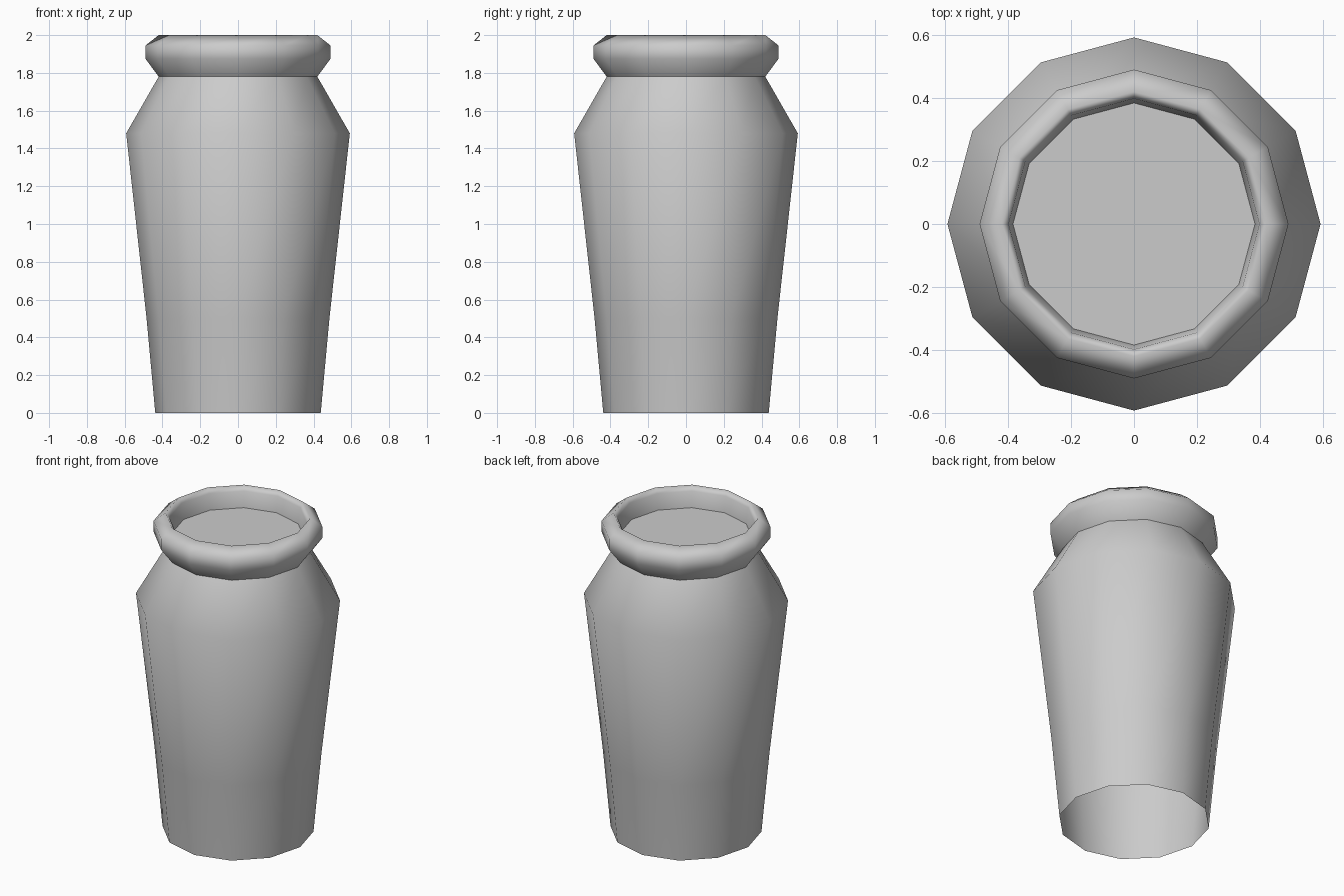
import bpy, bmesh
from math import cos, sin, tau

if "Cube" in bpy.data.objects:
    bpy.data.objects.remove(bpy.data.objects["Cube"])

SIDES = 12


def lathe(name, profile, cap_last=False, sharp_rings=()):
    """Revolve (radius, z) points round z; smooth except at sharp rings."""
    bm = bmesh.new()
    rings = [[bm.verts.new((r * cos(tau * i / SIDES), r * sin(tau * i / SIDES), z))
              for i in range(SIDES)] for r, z in profile]
    for a, b in zip(rings, rings[1:]):
        for i in range(SIDES):
            j = (i + 1) % SIDES
            bm.faces.new((a[i], a[j], b[j], b[i])).smooth = True
    if cap_last:
        bm.faces.new(rings[-1]).smooth = True
    for k in sharp_rings:
        for i in range(SIDES):
            bm.edges.get((rings[k][i], rings[k][(i + 1) % SIDES])).smooth = False
    mesh = bpy.data.meshes.new(name)
    bm.to_mesh(mesh)
    bm.free()
    obj = bpy.data.objects.new(name, mesh)
    bpy.context.collection.objects.link(obj)
    return obj


# Tapered body with shoulder, open underneath
lathe("jar_body", [(0.438, 0), (0.484, 0.5), (0.592, 1.48), (0.42, 1.78)])

# Rolled rim, inner lip and the flat surface recessed in the mouth
lathe("jar_rim", [(0.42, 1.78), (0.49, 1.875), (0.49, 1.945), (0.42, 2.0),
                  (0.398, 1.97), (0.384, 1.87)],
      cap_last=True, sharp_rings=(5,))
